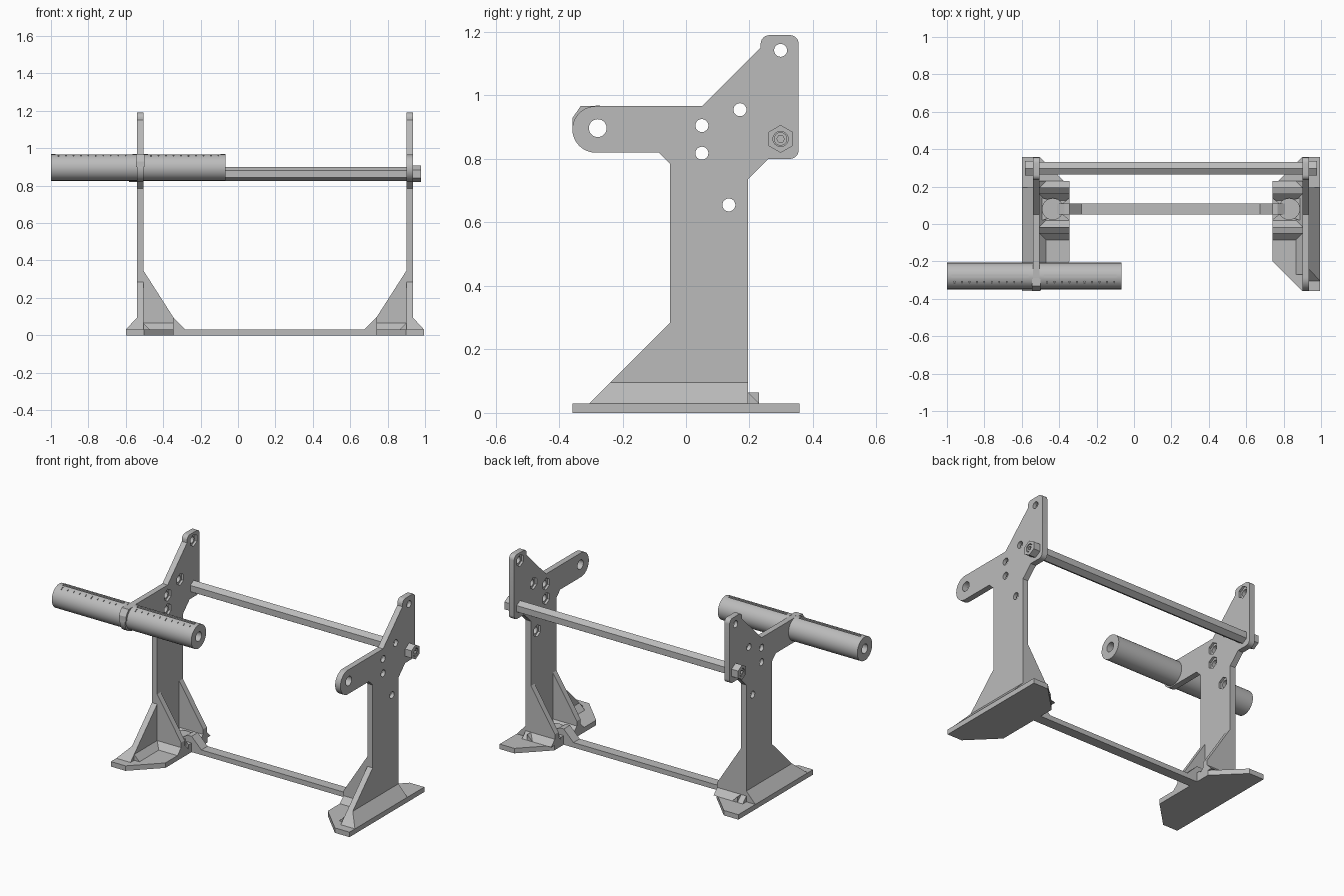
import bpy, bmesh
from math import sin, cos, pi, radians
from mathutils import Vector, Matrix

cube = bpy.data.objects.get("Cube")
if cube:
    bpy.data.objects.remove(cube, do_unlink=True)

GREY = (0.5, 0.5, 0.5, 1)
mat = bpy.data.materials.new("plain grey")
mat.use_nodes = True
mat.diffuse_color = GREY
mat.node_tree.nodes["Principled BSDF"].inputs["Base Color"].default_value = GREY

CX = 0.1975                 # middle plane between the two stands
PLATE = (0.7025, 0.7375)    # side plate, distance from that plane
ROD = (0.298, 0.863)
AXLE = (-0.278, 0.897)


def finish(name, bm):
    bmesh.ops.recalc_face_normals(bm, faces=bm.faces[:])
    me = bpy.data.meshes.new(name)
    bm.to_mesh(me)
    bm.free()
    ob = bpy.data.objects.new(name, me)
    bpy.context.collection.objects.link(ob)
    me.materials.append(mat)
    return ob


def arc(y, z, r, a0, a1, n):
    """Points along an arc, angles in degrees."""
    return [(y + r * cos(radians(a0 + (a1 - a0) * i / n)),
             z + r * sin(radians(a0 + (a1 - a0) * i / n))) for i in range(n + 1)]


def disc(centre, r, n=32, start=0):
    return arc(*centre, r, start, start + 360, n)[:-1]


def prism(name, profile, lo, hi, place):
    """Extrude a profile from lo to hi; place maps (u, v, depth) to a point."""
    bm = bmesh.new()
    a = [bm.verts.new(place(u, v, lo)) for u, v in profile]
    b = [bm.verts.new(place(u, v, hi)) for u, v in profile]
    bm.faces.new(a)
    bm.faces.new(b)
    for i in range(len(a)):
        j = (i + 1) % len(a)
        bm.faces.new((a[i], a[j], b[j], b[i]))
    return finish(name, bm)


def hull(name, points):
    bm = bmesh.new()
    for p in points:
        bm.verts.new(p)
    bmesh.ops.convex_hull(bm, input=bm.verts[:])
    return finish(name, bm)


def cut(ob, cutters):
    """Subtract the cutters for good and remove them."""
    for c in cutters:
        c.hide_render = True
        m = ob.modifiers.new("cut", 'BOOLEAN')
        m.operation, m.solver, m.object = 'DIFFERENCE', 'EXACT', c
    dg = bpy.context.evaluated_depsgraph_get()
    me = bpy.data.meshes.new_from_object(ob.evaluated_get(dg))
    ob.modifiers.clear()
    ob.data = me
    for c in cutters:
        bpy.data.objects.remove(c, do_unlink=True)


def along_x(u, v, d):
    return (d, u, v)


# side plate outline, with the arm pointing forward and the upright tip behind
outline = ([(-0.305, 0.03), (-0.05, 0.285), (-0.05, 0.785), (-0.085, 0.82)]
           + arc(-0.285, 0.893, 0.073, 270, 90, 20)
           + [(0.05, 0.966), (0.235, 1.15)]
           + arc(0.263, 1.162, 0.028, 180, 90, 6)
           + arc(0.327, 1.162, 0.028, 90, 0, 6)
           + arc(0.327, 0.828, 0.028, 0, -90, 6)
           + [(0.26, 0.80), (0.195, 0.735), (0.195, 0.065), (0.23, 0.03)])
bolt_holes = [(0.05, 0.905), (0.05, 0.818), (0.17, 0.955), (0.135, 0.655), (0.298, 1.142)]


def build_stand(side, s):
    def yz(u, v, d):
        return (CX + s * d, u, v)

    def xz(u, v, d):
        return (CX + s * u, d, v)

    def xy(u, v, d):
        return (CX + s * u, v, d)

    # side plate with bolt holes and inner nut pockets
    plate = prism(side + "_plate", outline, *PLATE, yz)
    cutters = [prism("cutter", disc(AXLE, 0.028), 0.6, 0.8, yz)]
    for h in bolt_holes:
        cutters.append(prism("cutter", disc(h, 0.0205, 24), 0.6, 0.8, yz))
        cutters.append(prism("cutter", disc(h, 0.036, 6, 30), 0.6, 0.716, yz))
    cut(plate, cutters)

    # foot slab
    prism(side + "_foot", [(0.7975, -0.357), (0.70, -0.357), (0.5425, -0.2), (0.5425, 0.2),
                           (0.70, 0.357), (0.7975, 0.357)], 0, 0.03, xy)
    # outer and inner strengthening wedges
    hull(side + "_outer_wedge", [yz(y, 0.03, d) for y in (-0.305, 0.195) for d in (0.7375, 0.7975)]
         + [yz(y, 0.095, 0.7375) for y in (-0.24, 0.195)])
    prism(side + "_inner_wedge", [(0.7025, 0.03), (0.6675, 0.03), (0.7025, 0.065)],
          -0.27, 0.23, xz)

    # two gussets, each with a flared root
    for label, y0, y1 in (("front", -0.05, -0.015), ("back", 0.16, 0.195)):
        prism(f"{side}_{label}_gusset", [(0.7025, 0.03), (0.7025, 0.345), (0.5425, 0.095),
                                         (0.5425, 0.03)], y0, y1, xz)
        prism(f"{side}_{label}_gusset_root", [(y0 - 0.035, 0.03), (y0, 0.065), (y1, 0.065),
                                              (y1 + 0.035, 0.03)], 0.5425, 0.7025, yz)

    # socket holding the peg at the end of the floor bar
    prism(side + "_socket", [(0.5425, 0.02), (0.5425, 0.14), (0.58, 0.11), (0.69, 0.14),
                             (0.69, 0.02), (0.58, 0.05)], 0.03, 0.055, xy)
    prism(side + "_peg", disc((0.632, 0.08), 0.058), 0.03, 0.07, xy)
    prism(side + "_bar_end", [(0.61, 0.02), (0.61, 0.07), (0.57, 0.095), (0.5425, 0.095),
                              (0.4775, 0.03), (0.4775, 0.02)], 0.05, 0.11, xz)

    # nut and threaded end of the cross rod
    nut = prism(side + "_nut", disc(ROD, 0.044, 6, 30), 0.7375, 0.781, yz)
    cut(nut, [prism("cutter", disc(ROD, 0.024, 24), 0.765, 0.80, yz)])
    stud = prism(side + "_stud", disc(ROD, 0.021, 24), 0.73, 0.778, yz)
    cut(stud, [prism("cutter", disc(ROD, 0.012, 6), 0.755, 0.80, yz)])


build_stand("left", 1)
build_stand("right", -1)

# floor bar and hexagonal cross rod
prism("floor_bar", [(0.05, 0), (0.11, 0), (0.11, 0.03), (0.05, 0.03)], -0.36, 0.75, along_x)
prism("cross_rod", disc(ROD, 0.0375, 6, 30), CX - 0.71, CX + 0.71, along_x)


def block(bm, x, length, angle, width):
    """Small box on the handle surface, turned about its axis."""
    turn = Matrix.Translation((x, *AXLE)) @ Matrix.Rotation(angle, 4, 'X')
    size = Matrix.Diagonal((length, width, 0.02, 1))
    bmesh.ops.create_cube(bm, size=1, matrix=turn @ Matrix.Translation((0, 0, 0.0735)) @ size)


# two tubular handles with a long groove and a row of graduation marks
for label, x0, x1 in (("outer", -1.0, -0.54), ("inner", -0.505, -0.068)):
    tube = prism(label + "_handle", disc(AXLE, 0.071, 48), x0, x1, along_x)
    bm = bmesh.new()
    block(bm, (x0 + x1) / 2, x1 - x0 - 0.05, 0, 0.014)
    for i in range(10):
        block(bm, x0 + 0.04 + i * 0.04, 0.004, 0.45, 0.022 if i % 5 == 0 else 0.012)
    marks = finish("cutter", bm)
    cut(tube, [marks, prism("cutter", disc(AXLE, 0.028), x0 - 0.1, x1 + 0.1, along_x)])

# pointer on the rim of the handle arm
prism("arm_pointer", [(-0.358, 0.90), (-0.357, 0.93), (-0.332, 0.966), (-0.29, 0.966),
                      (-0.32, 0.91)], -0.546, -0.499, along_x)

# smooth the round walls, keep the edges sharp
bpy.ops.object.select_all(action='DESELECT')
for ob in bpy.context.collection.objects:
    if ob.type == 'MESH' and mat.name in ob.data.materials:
        ob.select_set(True)
        bpy.context.view_layer.objects.active = ob
bpy.ops.object.shade_smooth_by_angle(angle=radians(30))
